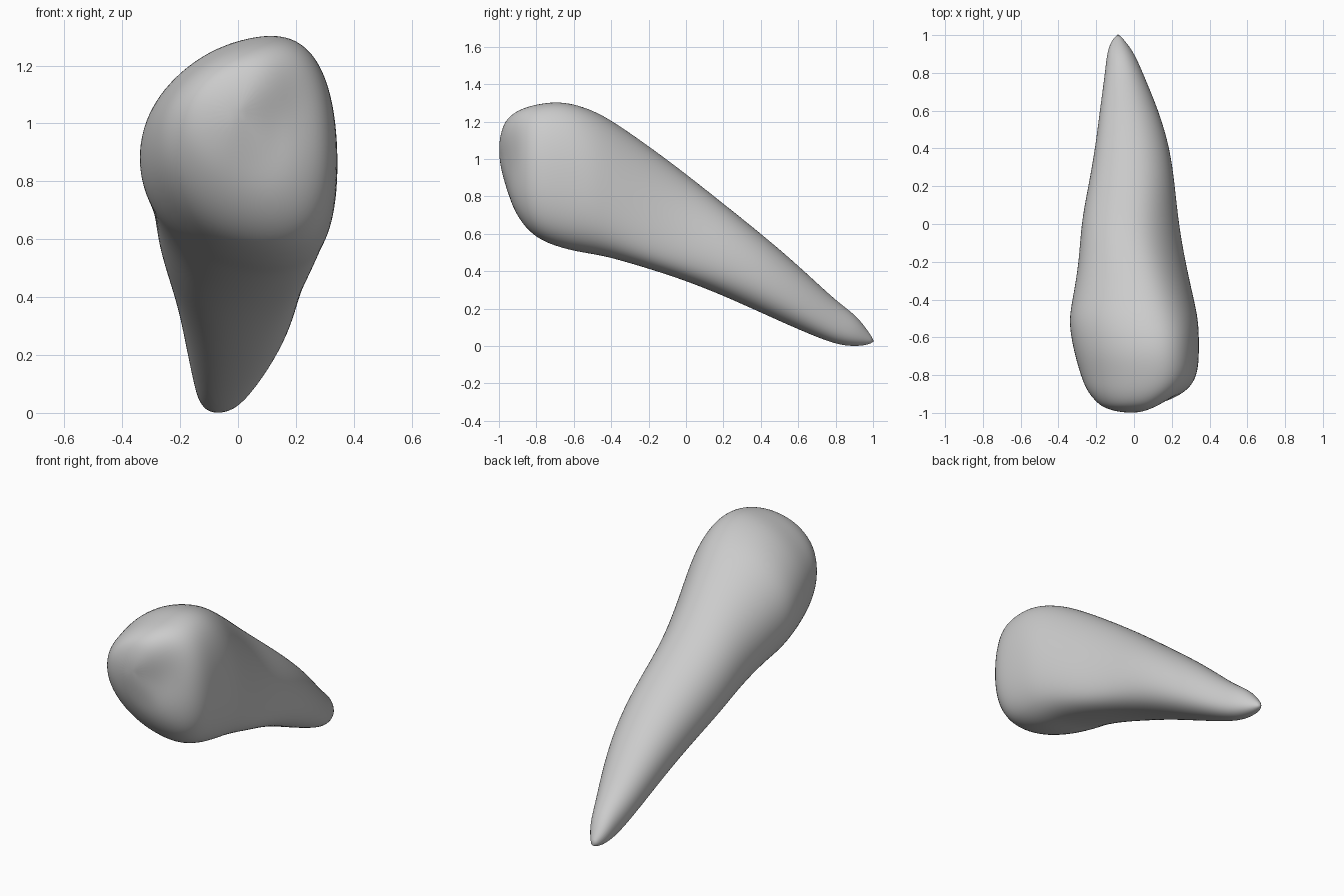
import bpy
import bmesh
import math

SEGMENTS = 28
STEP = math.tau / SEGMENTS
CROWN_TIP = (0, -1.0, 1.04)
ROOT_TIP = (-.085, 1.012, .022)

# Cross-sections from crown to root tip: y, x min, x max, z min, z max
SECTIONS = [
    (-.996, -.08, .07, .95, 1.12),
    (-.975, -.16, .14, .85, 1.19),
    (-.94, -.205, .205, .755, 1.235),
    (-.88, -.255, .29, .655, 1.272),
    (-.8, -.286, .337, .575, 1.295),
    (-.7, -.315, .345, .533, 1.31),
    (-.6, -.337, .345, .506, 1.298),
    (-.5, -.348, .34, .49, 1.263),
    (-.4, -.329, .318, .471, 1.212),
    (-.2, -.293, .273, .413, 1.073),
    (0, -.283, .238, .348, .923),
    (.2, -.243, .218, .268, .763),
    (.4, -.207, .192, .178, .603),
    (.6, -.182, .132, .088, .433),
    (.8, -.154, .047, .006, .243),
    (.9, -.144, .004, -.002, .173),
    (.96, -.125, -.04, .004, .1),
]


def clamp(value):
    return min(1, max(0, value))


def rounded(value):
    """Fill out an ellipse slightly towards its corners."""
    return math.copysign(abs(value) ** .94, value)


def groove(x, z):
    """Depth of the slanted hollow across the biting face."""
    along = (x - .13) * .5 + (z - .97) * .87
    across = (x - .13) * .87 - (z - .97) * .5
    return .03 * math.exp(-(across / .1) ** 2 - (along / .2) ** 2)


def section_ring(bm, y, x0, x1, z0, z1):
    """Rounded section with leaning crests and a low shoulder on its left side."""
    top_lean = .3 * clamp(-y / .6)
    bottom_lean = .3 * clamp((.5 - y) / .8)
    drop = .1 + .33 * math.exp(-((y + .12) / .3) ** 2)
    front = clamp((-.8 - y) / .1)
    ring = []
    for i in range(SEGMENTS):
        t = i * STEP
        lean = top_lean if math.sin(t) > 0 else bottom_lean
        across = rounded(math.cos(t - lean * math.sin(t)))
        up = rounded(math.sin(t - drop * max(0, math.cos(t))))
        x = (x0 + x1) / 2 + (x1 - x0) / 2 * across
        z = (z0 + z1) / 2 + (z1 - z0) / 2 * up
        ring.append(bm.verts.new((x, y + front * groove(x, z), z)))
    return ring


def close_end(bm, ring, point):
    pole = bm.verts.new(point)
    for i in range(SEGMENTS):
        bm.faces.new((ring[i], ring[(i + 1) % SEGMENTS], pole))


cube = bpy.data.objects.get("Cube")
if cube:
    bpy.data.objects.remove(cube, do_unlink=True)

# Tooth body: sections joined from crown to root
bm = bmesh.new()
rings = [section_ring(bm, *s) for s in SECTIONS]
for a, b in zip(rings, rings[1:]):
    for i in range(SEGMENTS):
        j = (i + 1) % SEGMENTS
        bm.faces.new((a[i], a[j], b[j], b[i]))
close_end(bm, rings[0], CROWN_TIP)
close_end(bm, rings[-1], ROOT_TIP)
bmesh.ops.recalc_face_normals(bm, faces=bm.faces)

mesh = bpy.data.meshes.new("tooth")
bm.to_mesh(mesh)
bm.free()
tooth = bpy.data.objects.new("tooth", mesh)
bpy.context.collection.objects.link(tooth)
mesh.shade_smooth()
subdivision = tooth.modifiers.new("rounding", "SUBSURF")
subdivision.levels = subdivision.render_levels = 2

# Plain grey surface
grey = bpy.data.materials.new("light grey")
grey.use_nodes = True
colour = (.6, .6, .6, 1)
grey.diffuse_color = colour
grey.node_tree.nodes["Principled BSDF"].inputs["Base Color"].default_value = colour
mesh.materials.append(grey)
